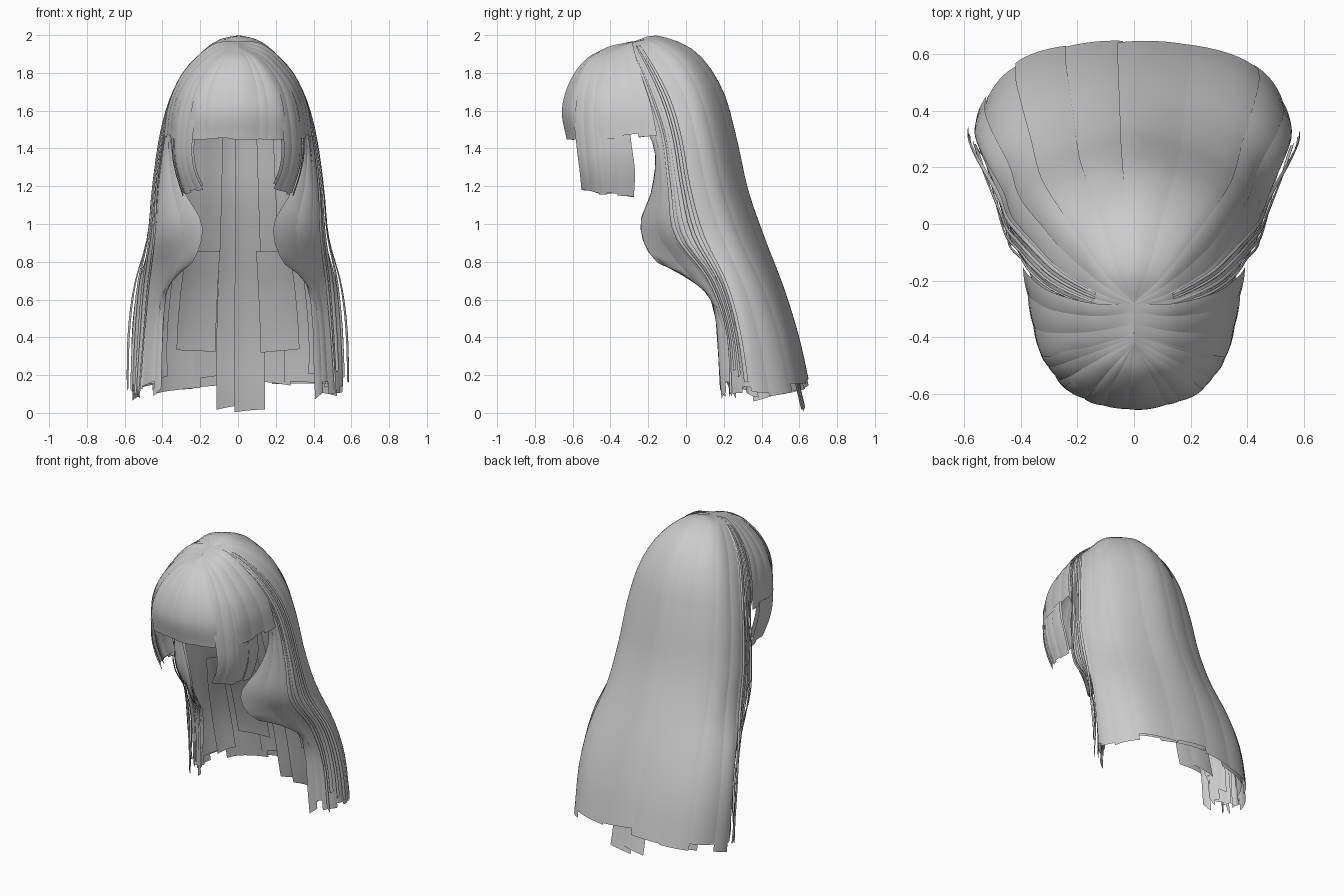
import bpy, bmesh, random
from mathutils import Vector

if "Cube" in bpy.data.objects:
    bpy.data.objects.remove(bpy.data.objects["Cube"])

random.seed(4)


def spline(pts, s):
    """Catmull-Rom through pts, s in index units, extrapolates past the end."""
    n = len(pts)
    i = max(0, min(int(s), n - 2))
    f = s - i
    b, c = pts[i], pts[i + 1]
    a = pts[i - 1] if i > 0 else b * 2 - c
    d = pts[i + 2] if i + 2 < n else c * 2 - b
    return 0.5 * (b * 2 + (c - a) * f + (a * 2 - b * 5 + c * 4 - d) * f**2
                  + (b * 3 - a - c * 3 + d) * f**3)


def surface(guides, u, t):
    return spline([spline(g, t * (len(g) - 1)) for g in guides], u)


def vecs(rows):
    return [[Vector(p) for p in r] for r in rows]


def flip(guide):
    return [Vector((-p.x, p.y, p.z)) for p in guide]


def card(bm, guides, sign, u0, u1, t0, t1, off=0.0, bulge=0.004, nu=8, nt=28, flare=0.0):
    """One hair strip lying on the guide surface; flare lifts the tip outwards."""
    rows = []
    e = 0.01
    slant = random.uniform(-0.006, 0.006)
    for j in range(nt + 1):
        row = []
        for i in range(nu + 1):
            a = i / nu
            t = t0 + (t1 + slant * (2 * a - 1) - t0) * j / nt
            u = u0 + (u1 - u0) * a
            p = surface(guides, u, t)
            du = surface(guides, u + e, t) - surface(guides, u - e, t)
            dt = surface(guides, u, t + e) - surface(guides, u, t - e)
            n = du.cross(dt).normalized() * sign
            h = (off + bulge * (1 - (2 * a - 1) ** 2)) * min(1, t * 3) + flare * t**3
            row.append(bm.verts.new(p + n * h))
        rows.append(row)
    for r, s in zip(rows, rows[1:]):
        for i in range(nu):
            q = (r[i], r[i + 1], s[i + 1], s[i])
            bm.faces.new(q if sign > 0 else q[::-1])


def hair_part(name, guides, sign, cards):
    bm = bmesh.new()
    for c in cards:
        card(bm, guides, sign, *c)
    me = bpy.data.meshes.new(name)
    bm.to_mesh(me)
    bm.free()
    for p in me.polygons:
        p.use_smooth = True
    ob = bpy.data.objects.new(name, me)
    bpy.context.collection.objects.link(ob)


def layer(u0, u1, n, t0, t1, off, jit=0.012, lap=0.06):
    """n neighbouring strips of uneven width, slightly overlapping, with uneven tips."""
    out = []
    w = (u1 - u0) / n
    cuts = [u0] + [u0 + w * (k + random.uniform(-.3, .3)) for k in range(1, n)] + [u1]
    for a, b in zip(cuts, cuts[1:]):
        out.append((max(u0, a - lap * random.random()), min(u1, b + lap * random.random()),
                    t0, t1 + random.uniform(-jit, jit), off + random.uniform(-0.005, 0.004)))
    return out


# Guide strands of the long hair: back centre, back corner, side, side front, inner curl
back_half = vecs([
    [(0, -.28, 1.965), (0, -.15, 1.995), (0, .05, 1.91), (0, .19, 1.71), (0, .265, 1.45),
     (0, .325, 1.18), (0, .415, .92), (0, .515, .66), (0, .595, .40), (0, .655, .13)],
    [(0, -.28, 1.965), (.10, -.17, 1.975), (.2, -.02, 1.88), (.27, .09, 1.70), (.31, .16, 1.45),
     (.33, .22, 1.18), (.35, .31, .92), (.38, .43, .66), (.40, .52, .40), (.40, .58, .11)],
    [(0, -.285, 1.965), (.12, -.24, 1.955), (.26, -.15, 1.83), (.345, -.06, 1.66), (.40, 0, 1.45),
     (.435, .05, 1.18), (.46, .13, .92), (.53, .25, .66), (.56, .32, .40), (.555, .37, .07)],
    [(0, -.30, 1.96), (.13, -.30, 1.935), (.275, -.25, 1.8), (.35, -.19, 1.63), (.385, -.13, 1.45),
     (.41, -.10, 1.2), (.415, -.07, .95), (.44, .10, .73), (.47, .22, .45), (.49, .24, .09)],
    [(0, -.32, 1.96), (.13, -.35, 1.915), (.265, -.34, 1.78), (.335, -.27, 1.6), (.355, -.17, 1.4),
     (.29, -.185, 1.18), (.19, -.245, .99), (.24, -.16, .80), (.38, .12, .63), (.41, .18, .10)]])
back = [flip(g) for g in back_half[:0:-1]] + back_half

hair_part("back_hair", back, 1, layer(1.5, 6.5, 10, 0, .99, -.002))
hair_part("back_under_layer", back, 1, layer(1.6, 6.4, 8, .3, .985, -.028, .015))
hair_part("back_long_tips", back, 1,
          [(3.72, 4.12, .42, 1.035, -.05), (3.95, 4.35, .42, 1.042, -.06)])
# Shorter panels inside the back
hair_part("inner_panels", back, 1,
          [(3.15, 3.7, .68, .91, -.09), (4.3, 4.85, .68, .91, -.09),
           (2.5, 3.0, .66, .97, -.06), (5.0, 5.5, .66, .96, -.06)])

for side, lo, hi in (("left", 0, 1.55), ("right", 6.45, 8)):
    hair_part(side + "_side_hair", back, 1, layer(lo, hi, 3, 0, .99, -.002, .015, .08))
    hair_part(side + "_side_under_layer", back, 1, layer(lo + .2, hi - .2, 4, .45, .97, -.025, .02))
    # Thin loose strands over the side, kicking out at the tips
    loose = []
    for k in range(4):
        u = (1.75 - k * .22) if side == "left" else (6.15 + k * .22)
        loose.append((u, u + random.uniform(.08, .15), .12, random.uniform(.95, 1.0),
                      .008, .006, 3, 28, random.uniform(.005, .022)))
    hair_part(side + "_loose_strands", back, 1, loose)

# Fringe: guides from the centre round to the temple
fringe_half = vecs([
    [(0, -.43, 1.93), (0, -.53, 1.87), (0, -.615, 1.75), (0, -.655, 1.6), (0, -.63, 1.45)],
    [(0, -.42, 1.935), (.10, -.50, 1.87), (.18, -.57, 1.74), (.215, -.60, 1.6), (.215, -.58, 1.45)],
    [(0, -.39, 1.945), (.14, -.43, 1.88), (.26, -.46, 1.74), (.315, -.47, 1.6), (.325, -.46, 1.44)],
    [(0, -.28, 1.968), (.135, -.28, 1.945), (.285, -.24, 1.80), (.362, -.185, 1.63), (.388, -.15, 1.46)]])
fringe = [flip(g) for g in fringe_half[:0:-1]] + fringe_half
hair_part("fringe", fringe, -1, layer(1.75, 4.2, 6, 0, 1.0, .0, .008, .1))
# Temple hair closes the seam and ends in a small arch over the ear
hair_part("left_temple_hair", fringe, -1,
          [(0, .3, 0, .99, .006), (.25, .62, 0, .965, .006), (.55, 1.0, 0, .985, .003)])
hair_part("right_temple_hair", fringe, -1,
          [(5.7, 6, 0, .99, .006), (5.38, 5.75, 0, .965, .006), (5.0, 5.45, 0, .985, .003)])

# Cheek-length locks falling from the parting in front of the temples
lock = vecs([
    [(0, -.42, 1.935), (.1, -.5, 1.87), (.18, -.567, 1.74), (.22, -.59, 1.58), (.24, -.575, 1.4),
     (.225, -.56, 1.28), (.18, -.55, 1.18)],
    [(0, -.39, 1.945), (.14, -.43, 1.88), (.26, -.46, 1.74), (.313, -.47, 1.58), (.325, -.46, 1.4),
     (.31, -.45, 1.28), (.27, -.44, 1.16)],
    [(0, -.34, 1.955), (.14, -.345, 1.91), (.275, -.335, 1.77), (.338, -.31, 1.58), (.348, -.285, 1.4),
     (.33, -.27, 1.28), (.29, -.275, 1.15)]])
for name, g, s in (("right", lock, -1), ("left", [flip(x) for x in lock], 1)):
    hair_part(name + "_cheek_lock", g, s, layer(0, 2, 5, 0, .995, .002, .012, .1))
    hair_part(name + "_cheek_under_lock", g, s, layer(.1, 1.9, 3, .4, .97, -.025, .012))
